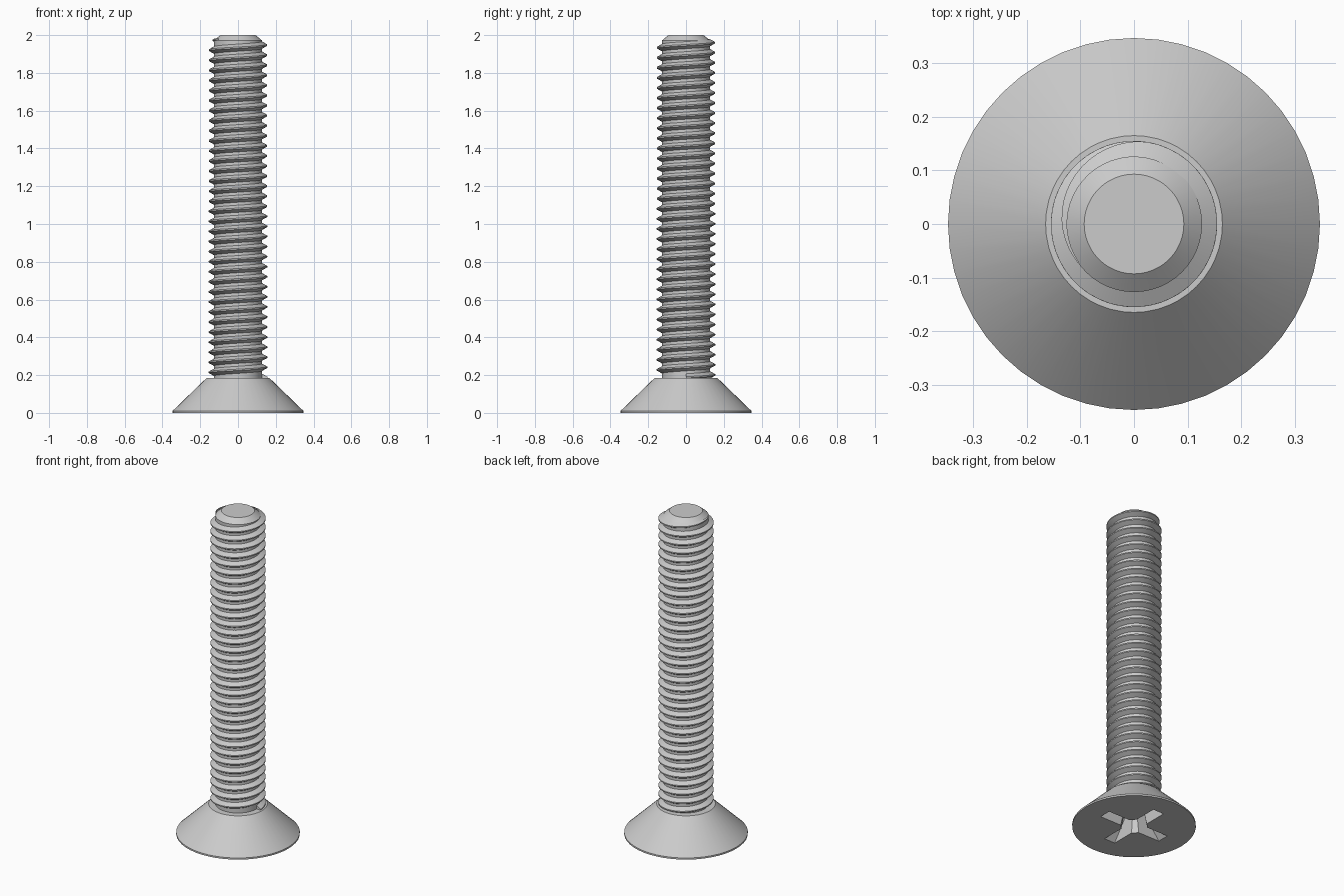
import bpy, bmesh, math

if "Cube" in bpy.data.objects:
    bpy.data.objects.remove(bpy.data.objects["Cube"], do_unlink=True)

steel = bpy.data.materials.new("steel_grey")
steel.use_nodes = True
GREY = (0.6, 0.6, 0.6, 1)
steel.diffuse_color = GREY
steel.node_tree.nodes["Principled BSDF"].inputs["Base Color"].default_value = GREY

SEGS = 48
PITCH = 0.0533
CORE, CREST = 0.127, 0.155


def make_object(name, bm):
    bmesh.ops.recalc_face_normals(bm, faces=bm.faces)
    mesh = bpy.data.meshes.new(name)
    bm.to_mesh(mesh)
    bm.free()
    mesh.materials.append(steel)
    obj = bpy.data.objects.new(name, mesh)
    bpy.context.collection.objects.link(obj)
    return obj


def skin(name, rings):
    """Join equal rings of points into a closed solid with end caps."""
    bm = bmesh.new()
    loops = [[bm.verts.new(p) for p in ring] for ring in rings]
    n = len(loops[0])
    for a, b in zip(loops, loops[1:]):
        for i in range(n):
            j = (i + 1) % n
            bm.faces.new((a[i], a[j], b[j], b[i]))
    bm.faces.new(loops[0])
    bm.faces.new(loops[-1])
    return make_object(name, bm)


def lathe(name, profile):
    angles = [math.tau * i / SEGS for i in range(SEGS)]
    return skin(name, [[(r * math.cos(a), r * math.sin(a), z) for a in angles]
                       for r, z in profile])


def select_only(obj):
    bpy.ops.object.select_all(action='DESELECT')
    obj.select_set(True)
    bpy.context.view_layer.objects.active = obj


def cross_ring(length, half, corner, z):
    """Cross outline with chamfered inner corners."""
    arm = [(length, -half), (length, half), (corner, half), (half, corner)]
    ring = []
    for _ in range(4):
        ring += [(x, y, z) for x, y in arm]
        arm = [(-y, x) for x, y in arm]
    return ring


# Countersunk head
head = lathe("head", [(0.347, 0), (0.347, 0.01), (0.165, 0.186)])

# Tapered cross recess in the underside
cutter = skin("recess_cutter", [cross_ring(0.222, 0.038, 0.068, -0.01),
                                cross_ring(0.09, 0.026, 0.04, 0.14)])
cutter.hide_render = True
cut = head.modifiers.new("cross_recess", 'BOOLEAN')
cut.operation = 'DIFFERENCE'
cut.solver = 'EXACT'
cut.object = cutter
select_only(head)
bpy.ops.object.modifier_apply(modifier=cut.name)
bpy.data.objects.remove(cutter, do_unlink=True)

# Shaft core with chamfered tip
shaft = lathe("shaft", [(CORE, 0.18), (CORE, 1.972), (0.093, 2)])

# Right-handed helical thread, fading out at the tip
END = math.radians(215)
FADE = math.radians(130)
START = -33 * math.tau
steps = int((END - START) / math.tau * SEGS)
rings = []
for k in range(steps + 1):
    t = START + (END - START) * k / steps
    z = 1.947 + PITCH * t / math.tau
    full = max(0.02, min(1, (END - t) / FADE))
    crest = CORE + (CREST - CORE) * full
    root_half = 0.0035 + 0.0165 * full
    section = [(CORE - 0.002, -root_half), (crest, -0.0035),
               (crest, 0.0035), (CORE - 0.002, root_half)]
    rings.append([(r * math.cos(t), r * math.sin(t), z + dz) for r, dz in section])
thread = skin("thread", rings)

for part in (head, shaft, thread):
    select_only(part)
    bpy.ops.object.shade_smooth_by_angle(angle=math.radians(25))
